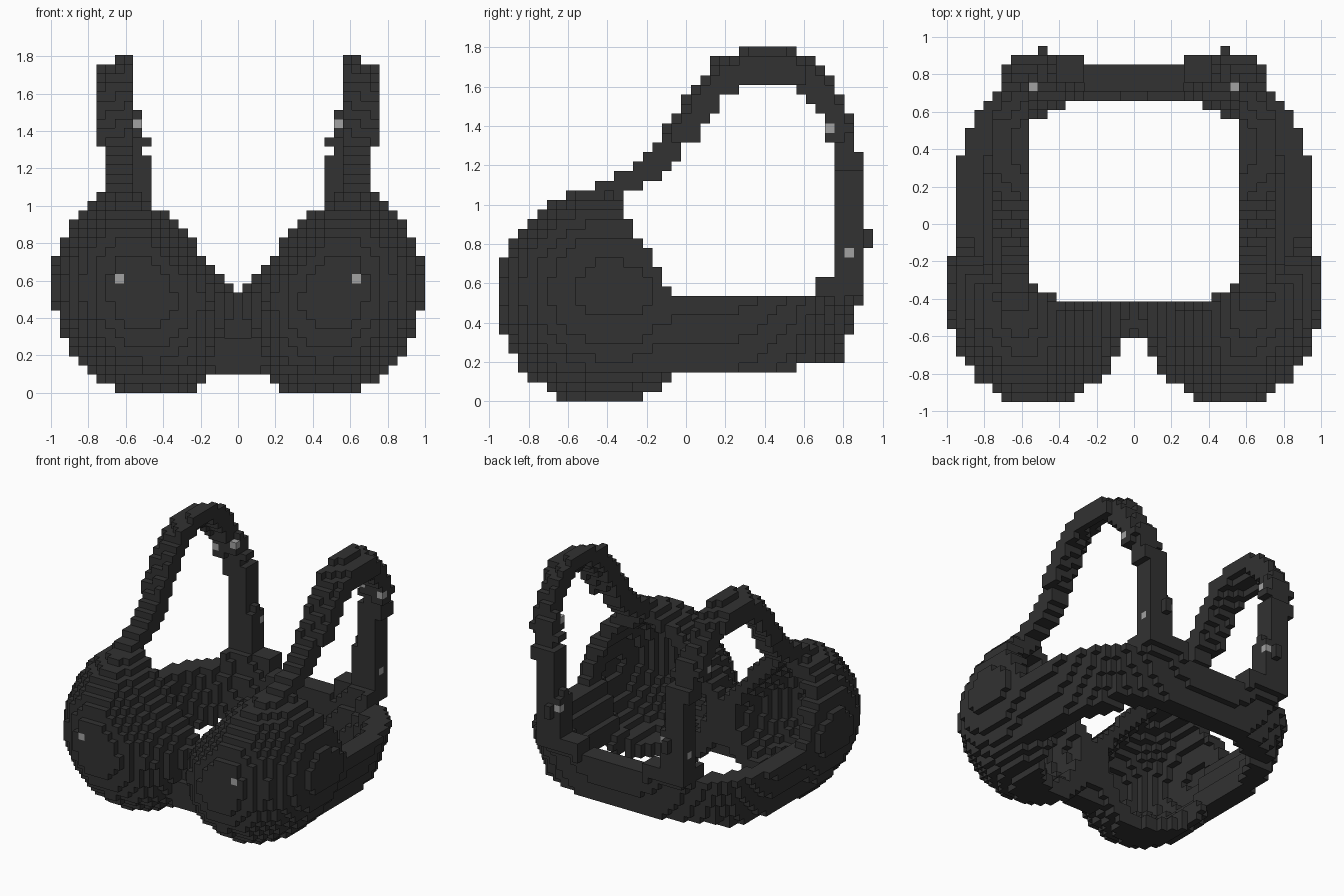
import bpy, bmesh
from mathutils import Vector

cube = bpy.data.objects.get("Cube")
if cube:
    bpy.data.objects.remove(cube, do_unlink=True)

NX, NZ = 41, 37                  # block grid width and height
S = 2.0 / NX                     # block size


def material(name, v):
    m = bpy.data.materials.new(name)
    m.use_nodes = True
    m.diffuse_color = (v, v, v, 1)
    m.node_tree.nodes["Principled BSDF"].inputs["Base Color"].default_value = (v, v, v, 1)
    return m


FABRIC = material("charcoal fabric", 0.032)
METAL = material("grey metal", 0.36)


# Rule for each part; x is already mirrored to the positive side
def torso_width(z):
    return min(0.815, 0.69 + 0.32 * max(0, z - 0.15))


def inside_torso(x, y, z):
    return (x / torso_width(z)) ** 3 + (abs(y - 0.1) / 0.53) ** 3 < 1


def in_cup(x, y, z):
    dx, dy, dz = x - 0.52 - 0.12 * (z - 0.54), y + 0.38, z - 0.54
    rz = 0.545 if dz > 0 else 0.57
    if abs(dz) >= rz or y > 0.02 or inside_torso(x, y, z):
        return False
    if dz > 0 and y > -0.08 - dz * 0.53:              # armhole edge
        return False
    up = max(0, dz)
    rx = 0.48 - 0.12 * up if dx > 0 else 0.5 - 0.55 * up  # neckline narrows upward
    ry = 0.64 if dy > 0 else 0.585

    def ellipsoid(t):
        return (abs(dx) / (rx - t)) ** 2.05 + (abs(dy) / (ry - t)) ** 2.05 + (abs(dz) / (rz - t)) ** 2.05
    return ellipsoid(0) < 1 < ellipsoid(0.11)


def in_band(x, y, z):
    if y < -0.2 or inside_torso(x, y, z):
        return False
    if z < (0.15 if y < 0.55 else 0.2):
        return False
    root = 0.27 < x < 0.62 and y > 0.45               # raised strap root
    if z > (0.54 + min(0.09, 0.4 * (y - 0.4)) if root else 0.54):
        return False
    a = torso_width(z)
    b = 0.70 + 0.2 * (z - 0.2) + (0.03 if root and z > 0.5 else 0)
    dy = max(0, y - 0.1)
    outer = (x / (a + 0.14)) ** 2.8 + (dy / b) ** 2.8
    inner = (x / a) ** 2.8 + (dy / (b - 0.14)) ** 2.8
    return outer < 1 < inner


def in_centre(x, y, z):
    return x < 0.13 and 0.1 < z < 0.54 and abs(y + 0.53 - 0.12 * (z - 0.1)) < 0.08


STRAP = [Vector(p) for p in (
    (0.63, -0.5, 1.02), (0.635, -0.35, 1.09), (0.64, -0.2, 1.17), (0.645, -0.1, 1.26),
    (0.655, 0.0, 1.41), (0.655, 0.08, 1.54), (0.655, 0.18, 1.66), (0.655, 0.33, 1.725),
    (0.655, 0.5, 1.725), (0.65, 0.63, 1.65), (0.635, 0.72, 1.53), (0.61, 0.78, 1.4),
    (0.565, 0.82, 1.23), (0.515, 0.83, 0.9), (0.515, 0.83, 0.55))]


def in_strap(x, y, z):
    if not 0.4 < x < 0.8 or z < 0.55:
        return False
    for a, b in zip(STRAP, STRAP[1:]):
        d = b - a
        zt = z + 0.45 * (x - 0.64) * (z > 1.3)        # crown slopes down outward
        t = ((y - a.y) * d.y + (zt - a.z) * d.z) / (d.y ** 2 + d.z ** 2)
        p = a + d * min(1, max(0, t))
        if (y - p.y) ** 2 + (zt - p.z) ** 2 < 0.062 ** 2 and abs(x - p.x) < 0.08:
            return True
    return False


PARTS = {"cups": in_cup, "centre_panel": in_centre, "back_band": in_band, "straps": in_strap}
cells = {}
for i in range(-20, 21):
    for j in range(-19, 20):
        for k in range(NZ):
            for name, rule in PARTS.items():
                if rule(abs(i) * S, j * S, (k + 0.5) * S):
                    cells[i, j, k] = name
                    break

# Strap sliders and small metal fittings
for s in (-1, 1):
    for k in (16, 17):
        cells[s * 10, 19, k] = "strap_sliders"
    cells[s * 13, -19, 12] = "cup_studs"
    for i, j, k in ((11, 15, 29), (14, 15, 28), (9, 18, 17), (12, 17, 15)):
        cells[s * i, j, k] = "strap_rings"
cells[9, 18, 18] = "straps"

# Six sides of a block, as axis and sign
SIDES = [(a, s) for a in range(3) for s in (-1, 1)]


# One object per part, with only the exposed block sides
def build(name):
    bm = bmesh.new()
    verts = {}

    def vert(key):
        if key not in verts:
            verts[key] = bm.verts.new(((key[0] - 0.5) * S, (key[1] - 0.5) * S, key[2] * S))
        return verts[key]

    for c, part in cells.items():
        if part != name:
            continue
        for axis, sign in SIDES:
            n = list(c)
            n[axis] += sign
            if tuple(n) in cells:
                continue
            u, v = (axis + 1) % 3, (axis + 2) % 3
            quad = []
            for du, dv in ((0, 0), (1, 0), (1, 1), (0, 1)):
                p = list(c)
                p[axis] += sign > 0
                p[u] += du
                p[v] += dv
                quad.append(vert(tuple(p)))
            bm.faces.new(quad if sign > 0 else quad[::-1])
    mesh = bpy.data.meshes.new(name)
    bm.to_mesh(mesh)
    bm.free()
    mesh.materials.append(METAL if name in ("cup_studs", "strap_rings") else FABRIC)
    bpy.context.collection.objects.link(bpy.data.objects.new(name, mesh))


for part in sorted(set(cells.values())):
    build(part)
